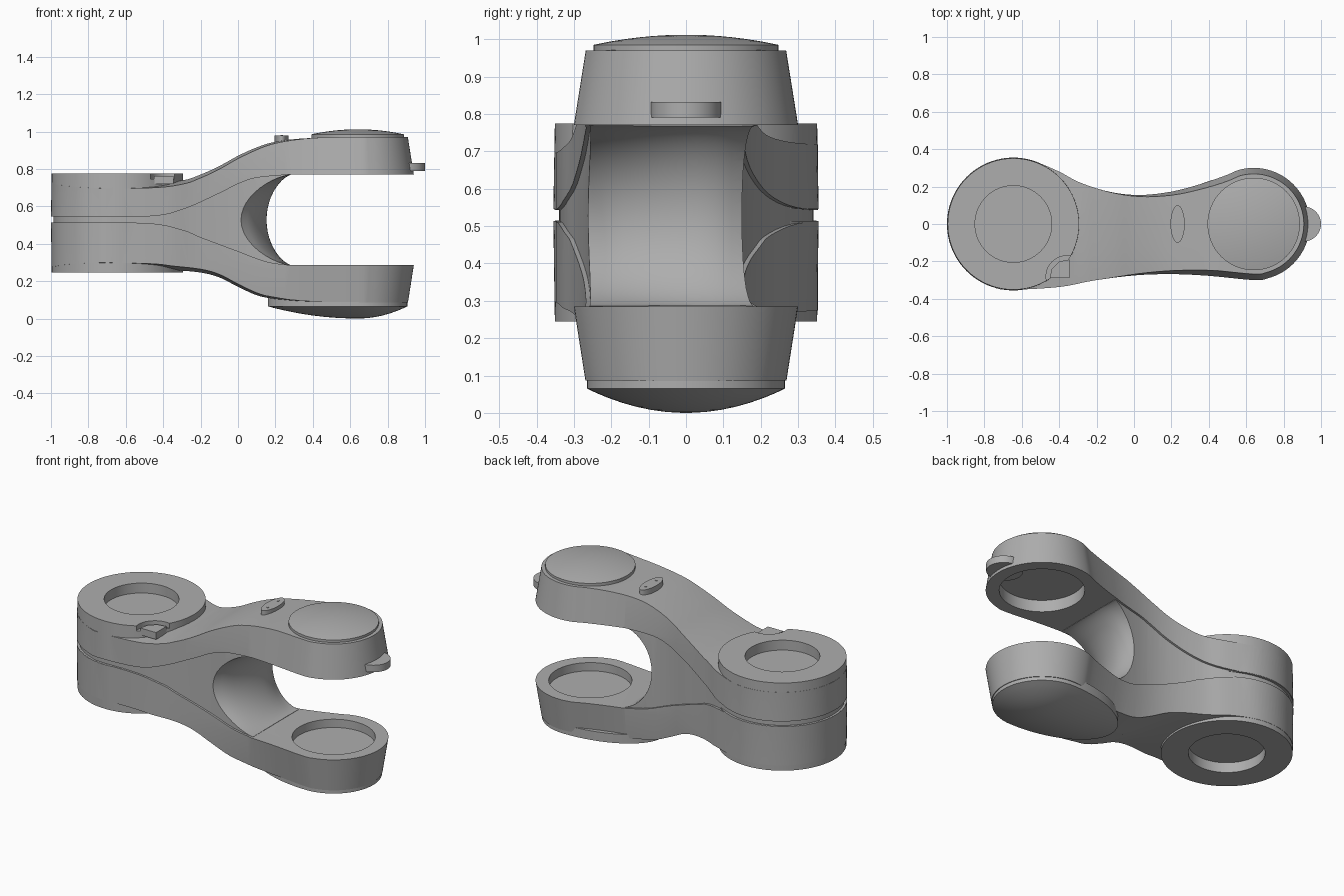
import bpy, bmesh
from math import sin, cos, pi, radians
from mathutils import Vector

if "Cube" in bpy.data.objects:
    bpy.data.objects.remove(bpy.data.objects["Cube"])

GREY = (0.42, 0.42, 0.42, 1)
grey = bpy.data.materials.new("plain grey")
grey.use_nodes = True
grey.diffuse_color = GREY
grey.node_tree.nodes["Principled BSDF"].inputs["Base Color"].default_value = GREY

HUB, EYE = (-0.645, 0), (0.64, 0)


def smooth(pts, n=5, closed=False):
    """Catmull-Rom curve through 2D points."""
    out, m = [], len(pts)
    for i in range(m if closed else m - 1):
        if closed:
            q = [pts[(i + k) % m] for k in (-1, 0, 1, 2)]
        else:
            q = [pts[min(max(i + k, 0), m - 1)] for k in (-1, 0, 1, 2)]
        a, b, c, d = (Vector(p) for p in q)
        for s in range(n):
            t = s / n
            out.append(0.5 * (2 * b + (c - a) * t + (2 * a - 5 * b + 4 * c - d) * t * t
                              + (3 * b - a - 3 * c + d) * t ** 3))
    return out if closed else out + [Vector(pts[-1])]


def arc(centre, r, start, end, step=15):
    return [(centre[0] + r * cos(radians(a)), centre[1] + r * sin(radians(a)))
            for a in range(start, end + 1, step)]


def loft(name, rings):
    """Solid skinned through matching rings of points."""
    bm = bmesh.new()
    vs = [[bm.verts.new(p) for p in ring] for ring in rings]
    n = len(vs[0])
    for a, b in zip(vs, vs[1:]):
        for i in range(n):
            bm.faces.new((a[i], a[(i + 1) % n], b[(i + 1) % n], b[i]))
    bm.faces.new(vs[0][::-1])
    bm.faces.new(vs[-1])
    bmesh.ops.recalc_face_normals(bm, faces=bm.faces)
    mesh = bpy.data.meshes.new(name)
    bm.to_mesh(mesh)
    bm.free()
    mesh.materials.append(grey)
    ob = bpy.data.objects.new(name, mesh)
    bpy.context.collection.objects.link(ob)
    return ob


def disc(name, centre, levels, rx=1, ry=1, left=None, n=64):
    """Stack of ellipses; levels are (scale, z). left widens the -x half."""
    def pt(s, z, t):
        w = left if left and cos(t) < 0 else rx
        return (centre[0] + s * w * cos(t), centre[1] + s * ry * sin(t), z)
    return loft(name, [[pt(s, z, 2 * pi * i / n) for i in range(n)] for s, z in levels])


def combine(ob, other, op):
    mod = ob.modifiers.new(op, "BOOLEAN")
    mod.operation, mod.object, mod.solver = op, other, "EXACT"
    bpy.context.view_layer.objects.active = ob
    bpy.ops.object.modifier_apply(modifier=mod.name)
    bpy.data.objects.remove(other)


# Plan outline shared by the whole body
outline = smooth(arc(HUB, 0.353, 70, 265)
                 + [(-0.4, -0.337), (-0.22, -0.303), (0, -0.275), (0.2, -0.268), (0.4, -0.277)]
                 + arc(EYE, 0.3, 270, 480)
                 + [(0.35, 0.212), (0.2, 0.173), (0.03, 0.155), (-0.13, 0.172),
                    (-0.29, 0.222), (-0.4, 0.28)], 4, True)


def plan_ring(z, inset, taper):
    ring = []
    for i, p in enumerate(outline):
        d = outline[(i + 1) % len(outline)] - outline[i - 1]
        w = min(max((p.x + 0.35) / 0.8, 0), 1)
        q = p + Vector((-d.y, d.x)).normalized() * (inset + taper * w)
        ring.append((q.x, q.y, z))
    return ring


def plan_solid(name, inset=0.0):
    return loft(name, [plan_ring(0.03, inset, 0.04), plan_ring(0.285, inset, 0),
                       plan_ring(0.77, inset, 0), plan_ring(1.02, inset, 0.04)])


def side_solid(name, outer, inner, sign=0):
    """Side profile carried across y; the outer skin falls away at the front."""
    rings = []
    for y in (-0.45, -0.12, 0.45):
        drop = 0.1 * max(0, -y - 0.12)
        ring = [(p.x, y, p.y - sign * drop * min(max((0.4 - p.x) * 3, 0), 1)) for p in outer]
        rings.append(ring + [(p.x, y, p.y) for p in inner])
    return loft(name, rings)


# Side curves, all running from left to right
top = smooth([(-1.05, 0.72), (-0.5, 0.72), (-0.3, 0.738), (-0.2, 0.77), (-0.1, 0.815),
              (0, 0.87), (0.1, 0.915), (0.2, 0.945), (0.35, 0.963), (0.6, 0.97), (1.05, 0.97)])
upper_seam = smooth([(-1.05, 0.545), (-0.5, 0.545), (-0.3, 0.582), (-0.1, 0.67),
                     (0, 0.72), (0.1, 0.753), (0.28, 0.77)])
lower_seam = smooth([(-1.05, 0.513), (-0.5, 0.511), (-0.3, 0.475), (-0.2, 0.435),
                     (0, 0.36), (0.15, 0.305), (0.28, 0.285)])
bottom = smooth([(-1.05, 0.28), (-0.5, 0.272), (-0.35, 0.26), (-0.2, 0.246), (-0.1, 0.22),
                 (0, 0.17), (0.1, 0.125), (0.2, 0.105), (0.4, 0.09), (1.05, 0.085)])

# Upper and lower bodies: hub half, arm and eye
for name, outer, seam, end, sign, hub_z, depth in (
        ("upper_arm", top, upper_seam, 0.77, 1, (0.545, 0.775), 0.07),
        ("lower_arm", bottom, lower_seam, 0.285, -1, (0.513, 0.245), 0.05)):
    arm = plan_solid(name)
    inner = [Vector((1.05, end))] + seam[::-1]
    combine(arm, side_solid("profile", outer, inner, sign), "INTERSECT")
    combine(arm, disc("hub", HUB, [(0.355, hub_z[0]), (0.351, hub_z[1])], n=96), "UNION")
    face = hub_z[1]
    combine(arm, disc("hub_pocket", HUB, [(0.205, face - sign * 0.06), (0.205, face + sign * 0.1)]),
            "DIFFERENCE")
    combine(arm, disc("eye_pocket", EYE, [(0.228, end + sign * depth), (0.228, end - sign * 0.1)]),
            "DIFFERENCE")
    if sign > 0:
        combine(arm, disc("notch", (-0.36, -0.28), [(0.11, 0.745), (0.11, 0.9)]), "DIFFERENCE")

# Web between the arms, slightly recessed, with a rounded slot end
web = plan_solid("web", 0.012)
combine(web, side_solid("profile", [p + Vector((0, 0.02)) for p in upper_seam],
                        [p - Vector((0, 0.02)) for p in lower_seam[::-1]]), "INTERSECT")
slot_depth = smooth([(-0.4, -0.09), (-0.28, 0.0), (-0.2, 0.07), (-0.1, 0.12),
                     (0, 0.148), (0.08, 0.15), (0.16, 0.12), (0.4, 0.0)], 3)
slot = []
for p in slot_depth:
    ring = [(0.6, p.x, 0.285), (0.6, p.x, 0.77)]
    for i in range(25):
        t = pi * i / 24
        ring.append((0.29 - (0.29 - p.y) * max(sin(t), 0) ** 1.3, p.x, 0.5275 + 0.2425 * cos(t)))
    slot.append(ring)
combine(web, loft("slot", slot), "DIFFERENCE")

# Domed caps on the outside of both eyes
dome = [1, 0.9, 0.8, 0.65, 0.5, 0.35, 0.2, 0.05]
disc("top_cap", EYE, [(1, 0.95)] + [(k, 1.012 - 0.027 * k * k) for k in dome], 0.247, 0.247)
disc("bottom_cap", EYE, [(1, 0.12)] + [(k, 0.065 * k * k) for k in dome], 0.265, 0.265, 0.48)

# Small fittings: end tab, pin plate with two pins, notch plate
disc("end_tab", (0.9, 0), [(1, 0.79), (1, 0.832)], 0.1, 0.095)
disc("pin_plate", (0.233, 0), [(1, 0.93), (1, 0.978)], 0.038, 0.1)
for side in (-1, 1):
    disc("pin", (0.233, side * 0.05), [(0.007, 0.97), (0.007, 0.981)], n=12)
plate = [(-0.45, -0.29), (-0.345, -0.29), (-0.345, -0.19), (-0.4, -0.2), (-0.44, -0.24)]
loft("notch_plate", [[(x, y, z) for x, y in plate] for z in (0.72, 0.762)])

# Smooth shading with crisp edges
bpy.ops.object.select_all(action="DESELECT")
for ob in bpy.context.scene.objects:
    if ob.type == "MESH":
        ob.select_set(True)
        bpy.context.view_layer.objects.active = ob
bpy.ops.object.shade_smooth_by_angle(angle=radians(30))
